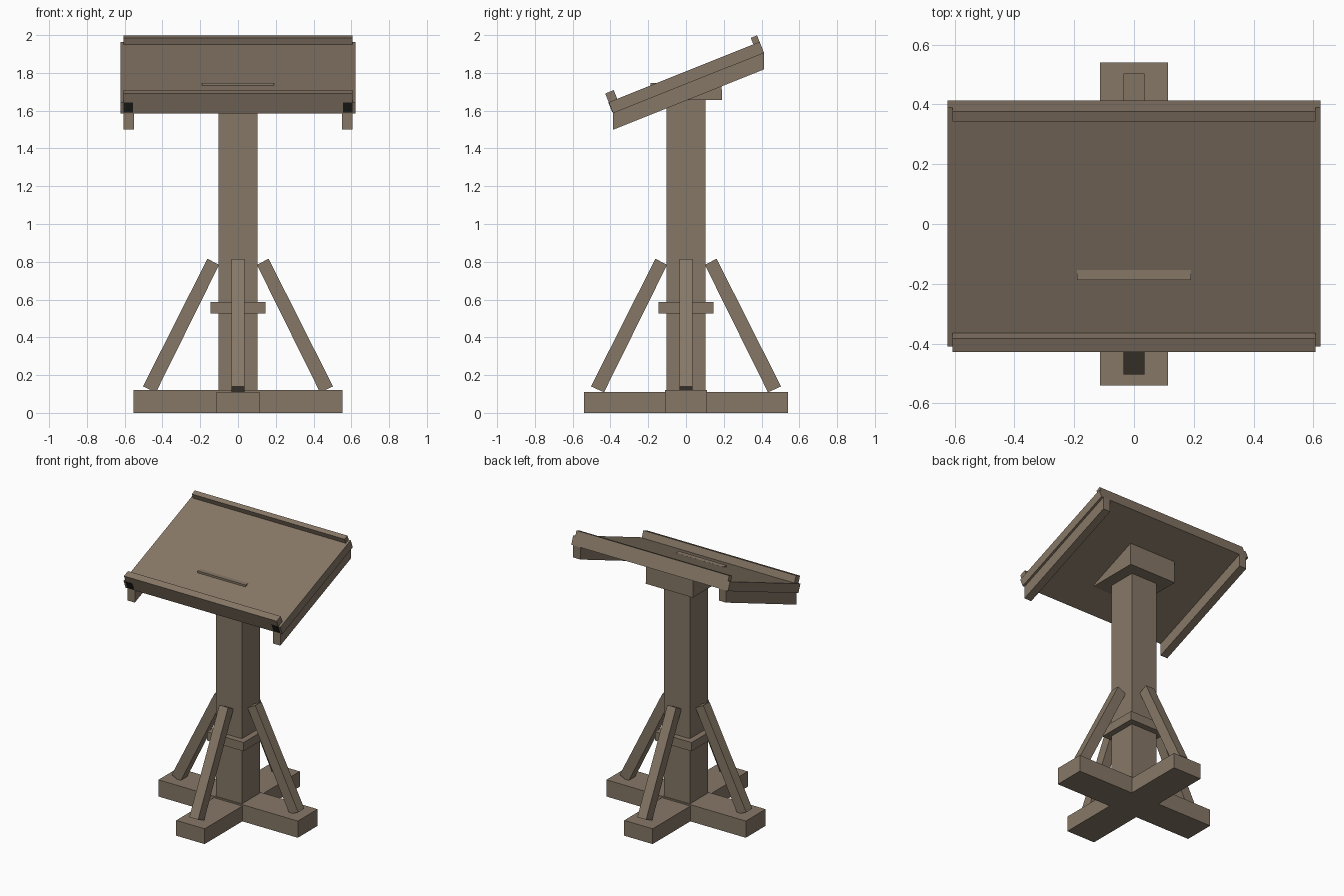
import bpy
import bmesh
import math
from mathutils import Matrix

cube = bpy.data.objects.get("Cube")
if cube:
    bpy.data.objects.remove(cube, do_unlink=True)


def make_material(name, rgb):
    mat = bpy.data.materials.new(name)
    mat.use_nodes = True
    color = (*rgb, 1.0)
    mat.diffuse_color = color
    bsdf = mat.node_tree.nodes["Principled BSDF"]
    bsdf.inputs["Base Color"].default_value = color
    bsdf.inputs["Roughness"].default_value = 0.9
    return mat


wood = make_material("weathered wood", (0.24, 0.187, 0.134))
black = make_material("black end", (0.012, 0.012, 0.011))


def prism(name, profile, x0, x1, mat=wood, turn=0.0):
    """Extrude a (y, z) profile from x0 to x1, then turn it about z."""
    bm = bmesh.new()
    face = bm.faces.new([bm.verts.new((x0, y, z)) for y, z in profile])
    ext = bmesh.ops.extrude_face_region(bm, geom=[face])
    moved = [g for g in ext["geom"] if isinstance(g, bmesh.types.BMVert)]
    bmesh.ops.translate(bm, verts=moved, vec=(x1 - x0, 0, 0))
    bmesh.ops.recalc_face_normals(bm, faces=bm.faces[:])
    bm.transform(Matrix.Rotation(turn, 4, "Z"))
    mesh = bpy.data.meshes.new(name)
    bm.to_mesh(mesh)
    bm.free()
    mesh.materials.append(mat)
    obj = bpy.data.objects.new(name, mesh)
    bpy.context.collection.objects.link(obj)
    return obj


def box(name, hx, hy, z0, z1):
    return prism(name, [(-hy, z0), (hy, z0), (hy, z1), (-hy, z1)], -hx, hx)


# Crossed feet, post and collar
box("foot_beam_side", 0.554, 0.112, 0.0, 0.12)
box("foot_beam_front", 0.113, 0.54, 0.0, 0.11)
box("post", 0.104, 0.104, 0.11, 1.68)
box("collar", 0.146, 0.146, 0.525, 0.588)

# Four diagonal braces
brace = [(-0.503, 0.14), (-0.434, 0.109), (-0.1, 0.784), (-0.162, 0.816)]
for i, side in enumerate(("front", "left", "back", "right")):
    prism("brace_" + side, brace, -0.035, 0.035, turn=i * math.pi / 2)

# Sloped desk: u runs up the slope, v stands square to it
TILT = math.radians(21.8)
FRONT, LOW = -0.386, 1.586
LENGTH = 0.861
THICK = 0.063


def slope(u, v):
    c, s = math.cos(TILT), math.sin(TILT)
    return (FRONT + u * c - v * s, LOW + u * s + v * c)


def sloped(name, u0, u1, v0, v1, x0, x1, mat=wood):
    corners = [(u0, v0), (u1, v0), (u1, v1), (u0, v1)]
    return prism(name, [slope(u, v) for u, v in corners], x0, x1, mat)


sloped("desk_board", 0, LENGTH, 0, THICK, -0.623, 0.623)
sloped("front_lip", 0, 0.049, THICK, 0.113, -0.607, 0.607)
sloped("back_lip", LENGTH - 0.036, LENGTH, THICK, 0.1, -0.607, 0.607)

# Small level ledge on the desk
prism("page_ledge", [(-0.187, 1.71), (-0.154, 1.71), (-0.154, 1.747), (-0.187, 1.747)],
      -0.19, 0.19)

# Wedge block between post and board
fy, fz = slope(0.215, 0.005)
by, bz = slope(0.62, 0.005)
prism("support_wedge", [(-0.19, 1.657), (0.19, 1.657), (by, bz), (fy, fz)], -0.187, 0.187)

# Side runners with upright ends, and their dark ends on the board edge
top_y, top_z = slope(LENGTH, 0)
runner = [(FRONT, LOW - 0.087), (top_y, top_z - 0.087), (top_y, top_z), (FRONT, LOW)]
for side, sign in (("left", 1), ("right", -1)):
    prism(side + "_runner", runner, sign * 0.55, sign * 0.607)
    sloped(side + "_runner_end", -0.002, 0.001, 0.006, THICK, sign * 0.555, sign * 0.607, black)
